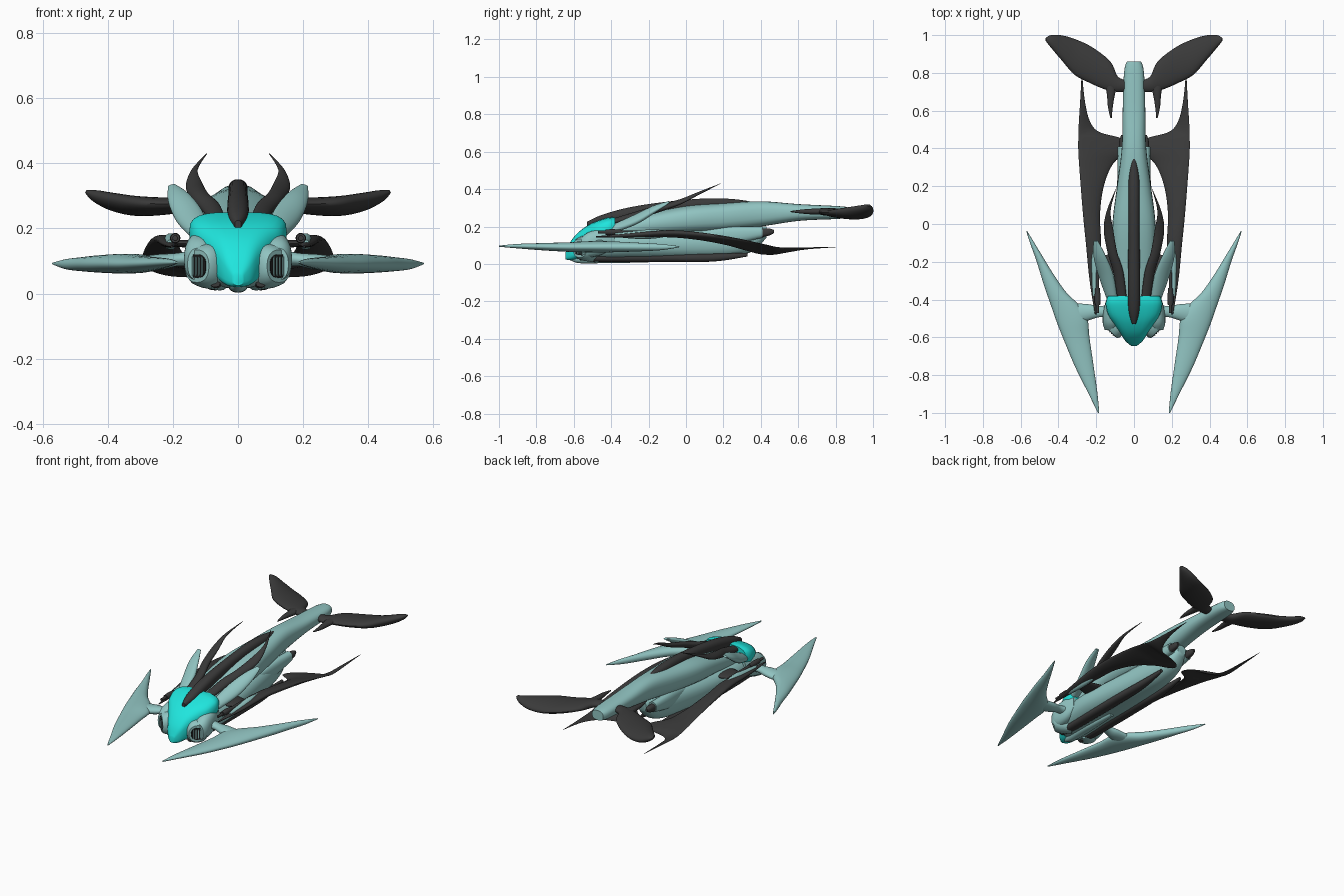
import bpy, bmesh, math
from mathutils import Vector


def material(name, rgb):
    m = bpy.data.materials.new(name)
    m.diffuse_color = (*rgb, 1)
    return m


PALE = material("pale teal", (0.285, 0.555, 0.54))
DARK = material("charcoal", (0.042, 0.042, 0.042))
CYAN = material("bright cyan", (0.014, 0.79, 0.73))
BLACK = material("vent black", (0.012, 0.012, 0.012))


def spline(pts, steps):
    """Catmull-Rom resampling of equal-length tuples."""
    out = []
    for i in range(len(pts) - 1):
        p0, p1 = pts[max(i - 1, 0)], pts[i]
        p2, p3 = pts[i + 1], pts[min(i + 2, len(pts) - 1)]
        for s in range(steps):
            t = s / steps
            out.append([0.5 * (2 * b + (c - a) * t + (2 * a - 5 * b + 4 * c - d) * t * t
                               + (3 * b - a - 3 * c + d) * t ** 3)
                        for a, b, c, d in zip(p0, p1, p2, p3)])
    out.append(list(pts[-1]))
    return out


def loft(name, stations, mat, mirror=True, up=None, power=1.0, steps=5, sides=24):
    """Skin rounded sections; each station is edge A xyz, edge B xyz, half thickness."""
    rows = spline(stations, steps)
    a = [Vector(r[0:3]) for r in rows]
    b = [Vector(r[3:6]) for r in rows]
    mid = [(p + q) / 2 for p, q in zip(a, b)]
    bm = bmesh.new()
    rings = []
    for i, r in enumerate(rows):
        u = (b[i] - a[i]) / 2
        tangent = mid[min(i + 1, len(mid) - 1)] - mid[max(i - 1, 0)]
        v = Vector(up) if up else tangent.cross(u).normalized()
        ring = []
        for k in range(sides):
            ang = math.tau * k / sides
            c, s = math.cos(ang), math.sin(ang)
            c = math.copysign(abs(c) ** power, c)
            s = math.copysign(abs(s) ** power, s)
            ring.append(bm.verts.new(mid[i] + u * c + v * (s * max(r[6], 0.001))))
        rings.append(ring)
    for r, q in zip(rings, rings[1:]):
        for k in range(sides):
            n = (k + 1) % sides
            bm.faces.new((r[k], r[n], q[n], q[k]))
    bm.faces.new(rings[0])
    bm.faces.new(rings[-1])
    bmesh.ops.recalc_face_normals(bm, faces=bm.faces)
    me = bpy.data.meshes.new(name)
    bm.to_mesh(me)
    bm.free()
    me.materials.append(mat)
    ob = bpy.data.objects.new(name, me)
    bpy.context.collection.objects.link(ob)
    if mirror:
        ob.modifiers.new("mirror", "MIRROR").use_mirror_merge = False
    bpy.ops.object.select_all(action="DESELECT")
    ob.select_set(True)
    bpy.context.view_layer.objects.active = ob
    bpy.ops.object.shade_smooth_by_angle(angle=math.radians(45))
    return ob


def hull(name, rows, mat, x=0, power=0.85, mirror=False):
    """Loft along y; rows are y, half width, bottom z, top z."""
    st = [(x - w, y, (lo + hi) / 2, x + w, y, (lo + hi) / 2, (hi - lo) / 2)
          for y, w, lo, hi in rows]
    return loft(name, st, mat, mirror, up=(0, 0, 1), power=power)


# Central body
hull("lower_hull", [(-0.61, .03, .04, .08), (-.56, .09, .02, .13), (-.48, .125, .015, .18),
                    (-.3, .14, .018, .19), (-.1, .125, .018, .19), (.1, .10, .022, .195),
                    (.25, .08, .035, .2), (.36, .06, .07, .2), (.43, .03, .14, .2)], PALE)
hull("spine_and_tail", [(-.4, .10, .12, .22), (-.2, .11, .15, .27), (0, .114, .16, .31),
                        (.2, .09, .175, .325), (.4, .065, .2, .335), (.6, .06, .23, .32),
                        (.8, .053, .24, .31), (.86, .038, .245, .305)], PALE, power=.78)
hull("canopy", [(-.38, .138, .14, .25), (-.42, .15, .125, .248), (-.48, .138, .10, .228),
                (-.53, .106, .065, .203), (-.58, .072, .03, .165), (-.62, .045, .02, .115),
                (-.645, .015, .025, .06)], CYAN, power=0.6)
hull("dorsal_crest", [(-.53, .01, .195, .225), (-.45, .03, .2, .262), (-.3, .033, .23, .303),
                      (-.1, .03, .26, .333), (.1, .03, .28, .35), (.25, .028, .28, .347),
                      (.37, .006, .305, .33)], DARK)
hull("chin", [(-.62, .012, .02, .05), (-.57, .026, .004, .06), (-.45, .03, .004, .05),
              (-.2, .015, .008, .04)], PALE)

# Dark strips along the belly, either side of the keel
hull("belly_strip", [(-.57, .015, .02, .045), (-.45, .03, .011, .055), (-.1, .032, .01, .055),
                     (.15, .025, .013, .055), (.33, .008, .04, .06)], DARK, x=.07, mirror=True)

# Cheeks with slatted vents
hull("cheek", [(-.56, .035, .04, .14), (-.52, .046, .035, .17),
               (-.45, .04, .05, .185), (-.38, .02, .09, .17)], PALE, x=.12, mirror=True)


def vent_part(name, offset, rings, mat, power):
    """Part facing forward and outward; rings are depth, half width, half height."""
    d, e = Vector((.707, -.707, 0)), Vector((.707, .707, 0))
    c = Vector((.126, -.568, .084)) + e * offset
    st = [(*(c + d * k - e * w), *(c + d * k + e * w), h) for k, w, h in rings]
    loft(name, st, mat, up=(0, 0, 1), power=power, steps=1)


vent_part("vent_cowl", 0, [(-.1, .05, .075), (-.04, .06, .068), (-.012, .058, .06),
                           (0, .052, .05)], PALE, .85)
vent_part("vent_opening", 0, [(-.01, .040, .036), (.003, .040, .036)], BLACK, .75)
for n in range(5):
    vent_part(f"vent_slat_{n + 1}", -.026 + n * .013,
              [(0, .0025, .030), (.007, .0025, .030)], PALE, .5)

# Front crescent wings and their arms
loft("front_wing", [(.191, -1, .095, .184, -1, .095, .003), (.24, -.9, .095, .193, -.9, .095, .012),
                    (.31, -.76, .092, .214, -.75, .092, .02), (.365, -.63, .09, .236, -.6, .09, .026),
                    (.405, -.53, .09, .247, -.5, .093, .03), (.44, -.43, .09, .29, -.43, .093, .03),
                    (.478, -.32, .09, .36, -.36, .092, .027), (.515, -.2, .09, .43, -.26, .09, .022),
                    (.547, -.11, .09, .497, -.15, .09, .016),
                    (.571, -.036, .092, .565, -.038, .092, .003)], PALE)
loft("front_wing_arm", [(.11, -.5, .11, .11, -.42, .11, .03), (.18, -.493, .105, .18, -.435, .105, .02),
                        (.24, -.51, .097, .24, -.425, .097, .024),
                        (.32, -.53, .09, .31, -.42, .09, .022)], PALE)

# Long dark side wings, drooping and joined under the body at the back
loft("side_wing", [(.207, -.48, .145, .2, -.48, .145, .003), (.235, -.3, .155, .188, -.3, .15, .012),
                   (.255, -.1, .168, .175, -.1, .155, .018), (.27, .05, .162, .18, .05, .14, .018),
                   (.282, .2, .145, .16, .2, .11, .016), (.291, .32, .125, .11, .32, .075, .013),
                   (.295, .39, .11, .03, .39, .055, .011), (.295, .45, .097, .06, .45, .05, .009),
                   (.294, .485, .09, .18, .485, .052, .007), (.292, .54, .086, .232, .54, .062, .006),
                   (.285, .65, .087, .26, .65, .08, .004), (.277, .8, .09, .275, .8, .09, .001)], DARK)

# Tail flukes and their forward prongs
loft("tail_fluke", [(.03, .76, .28, .03, .70, .28, .018), (.085, .78, .28, .095, .70, .28, .02),
                    (.125, .86, .275, .16, .715, .278, .022), (.22, .935, .262, .23, .745, .275, .026),
                    (.31, .978, .258, .315, .79, .28, .029), (.385, .999, .27, .38, .865, .293, .026),
                    (.44, 1.0, .295, .435, .93, .305, .018), (.468, .985, .313, .466, .968, .314, .005)],
     DARK)
loft("fluke_prong", [(.08, .75, .28, .155, .74, .28, .016), (.10, .69, .28, .144, .69, .28, .016),
                     (.112, .62, .28, .138, .62, .28, .011), (.118, .56, .28, .125, .56, .28, .003)],
     DARK)

# Swept horns and ear-like fins behind the canopy
loft("horn", [(.04, -.38, .235, .09, -.38, .225, .015), (.058, -.25, .275, .11, -.25, .255, .018),
              (.09, -.15, .305, .139, -.15, .285, .018), (.11, -.03, .34, .16, -.03, .325, .012),
              (.124, .07, .382, .144, .07, .375, .007), (.095, .185, .43, .097, .185, .429, .001)], DARK)
loft("ear_fin", [(.09, -.39, .2, .145, -.39, .175, .02), (.11, -.27, .255, .188, -.27, .22, .022),
                 (.15, -.17, .305, .214, -.17, .28, .016), (.19, -.09, .333, .215, -.09, .327, .006)], PALE)

# Side guns, pods and rear thrusters
hull("gun_barrel", [(-.47, .008, .162, .178), (-.3, .009, .161, .179), (-.13, .008, .162, .178)],
     DARK, x=.193, power=1, mirror=True)
hull("gun_muzzle", [(-.43, .014, .156, .184), (-.39, .016, .154, .186), (-.34, .012, .158, .182)],
     DARK, x=.193, power=1, mirror=True)
hull("gun_pod", [(-.38, .01, .145, .165), (-.28, .018, .135, .175), (-.18, .02, .135, .185),
                 (-.08, .005, .15, .175)], PALE, x=.208, power=1, mirror=True)
loft("gun_bracket", [(.1, -.3, .15, .1, -.15, .15, .015), (.2, -.27, .155, .2, -.18, .155, .01)],
     DARK, steps=1)
hull("thruster_housing", [(.1, .015, .13, .18), (.25, .026, .11, .2), (.41, .026, .14, .2)],
     PALE, x=.06, mirror=True)
hull("thruster_nozzle", [(.38, .022, .14, .19), (.44, .018, .15, .19), (.47, .008, .165, .182)],
     DARK, x=.06, mirror=True)
